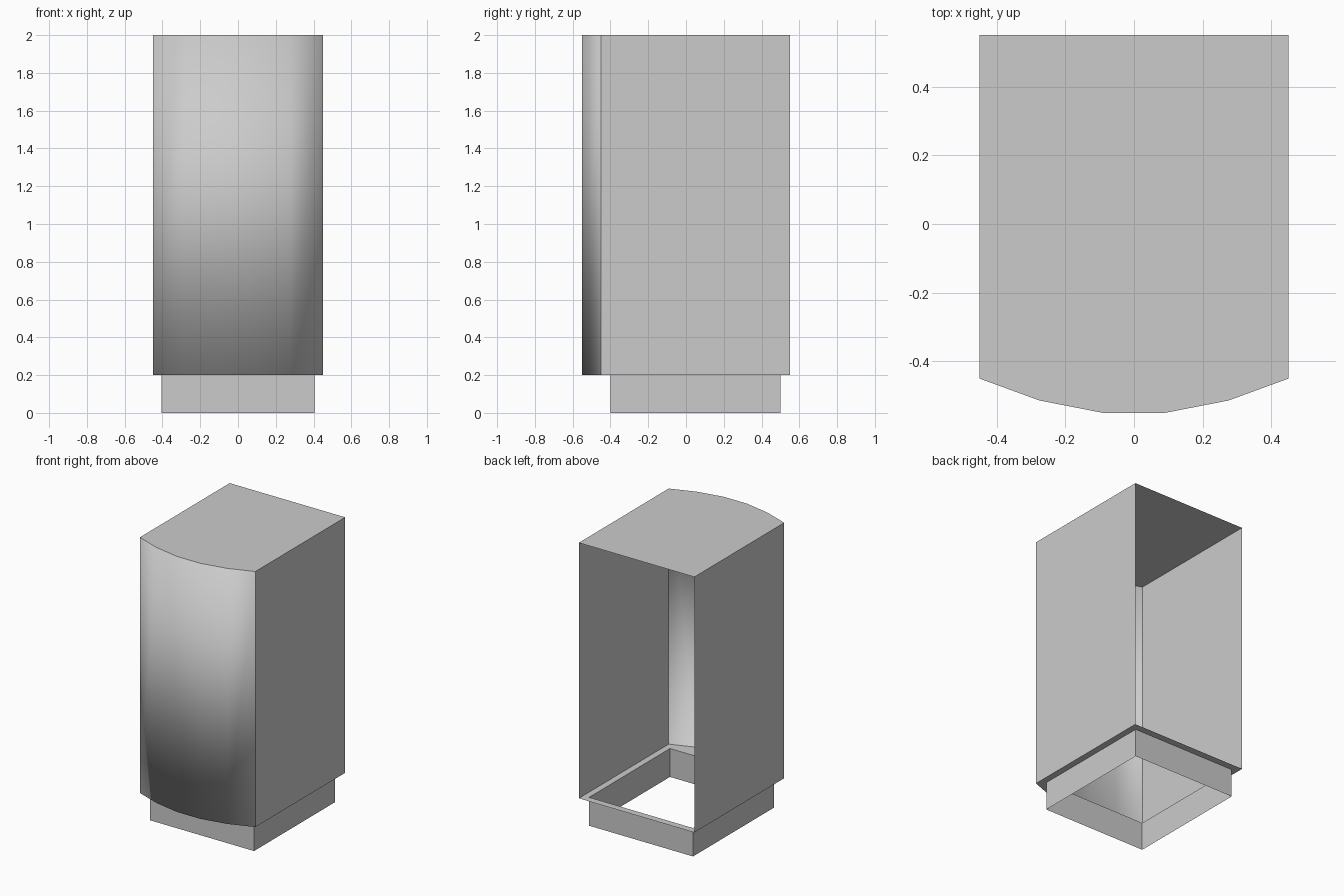
import bpy
import bmesh

cube = bpy.data.objects.get("Cube")
if cube:
    bpy.data.objects.remove(cube, do_unlink=True)

grey = bpy.data.materials.new("light_grey")
grey.use_nodes = True
grey.diffuse_color = (0.6, 0.6, 0.6, 1)
grey.node_tree.nodes["Principled BSDF"].inputs["Base Color"].default_value = (0.6, 0.6, 0.6, 1)


def ring(bm, outline, z):
    return [bm.verts.new((x, y, z)) for x, y in outline]


def wall(bm, low, high, i):
    j = (i + 1) % len(low)
    return bm.faces.new((low[i], low[j], high[j], high[i]))


def finish(name, bm):
    mesh = bpy.data.meshes.new(name)
    bm.to_mesh(mesh)
    bm.free()
    mesh.materials.append(grey)
    obj = bpy.data.objects.new(name, mesh)
    bpy.context.collection.objects.link(obj)
    return mesh


BASE_Z, TOP_Z = 0.2, 2.0
# Outlines run counter-clockwise from the back left corner
half_arc = [(0.45, -0.45), (0.275, -0.514), (0.09, -0.55)]
arc = [(-x, y) for x, y in half_arc] + half_arc[::-1]
body_outline = [(0.45, 0.55), (-0.45, 0.55)] + arc
plinth_outline = [(0.405, 0.5), (-0.405, 0.5), (-0.405, -0.4), (0.405, -0.4)]

# Cabinet shell: open back, flat sides and top, bowed front
bm = bmesh.new()
low = ring(bm, body_outline, BASE_Z)
high = ring(bm, body_outline, TOP_Z)
for i in range(1, len(low)):
    face = wall(bm, low, high, i)
    face.smooth = 2 <= i < len(low) - 1
bm.faces.new(high)

# Bottom rim around the rectangular opening
inner = ring(bm, plinth_outline, BASE_Z)
spans = [low[0:2], low[1:3], low[2:], [low[-1], low[0]]]
for i, span in enumerate(spans):
    bm.faces.new((span + [inner[(i + 1) % 4], inner[i]])[::-1])
shell = finish("cabinet_shell", bm)

# Soft shading on the bowed front, flat faces elsewhere
smooth = [p.use_smooth for p in shell.polygons]
normals = [None] * len(shell.loops)
for p in shell.polygons:
    for k in p.loop_indices:
        vert = shell.vertices[shell.loops[k].vertex_index]
        normals[k] = tuple(vert.normal if smooth[p.index] else p.normal)
shell.polygons.foreach_set("use_smooth", [True] * len(smooth))
shell.normals_split_custom_set(normals)

# Plinth: four walls, open above and below
bm = bmesh.new()
foot = ring(bm, plinth_outline, 0)
head = ring(bm, plinth_outline, BASE_Z)
for i in range(4):
    wall(bm, foot, head, i)
finish("plinth", bm)
